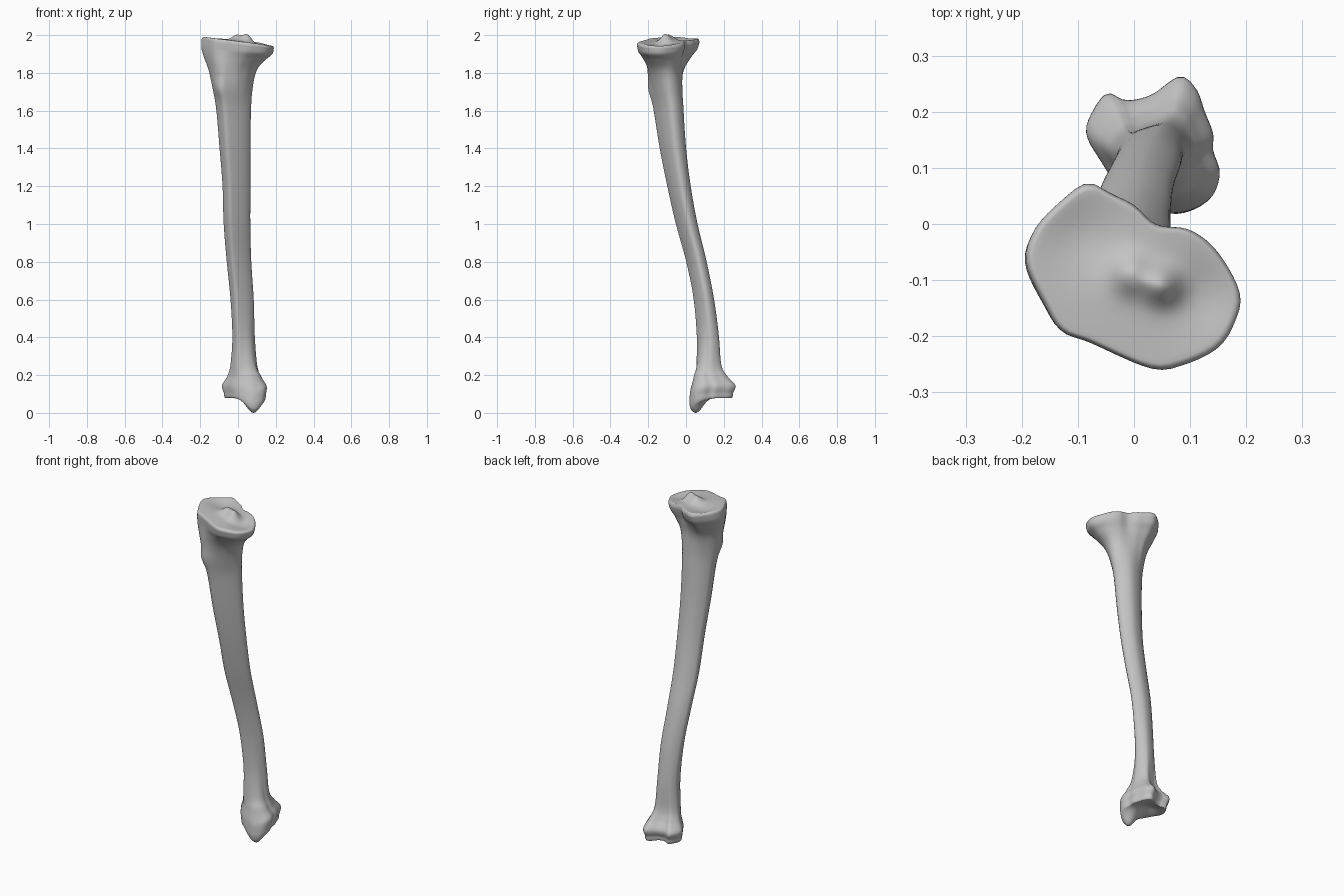
import bpy, bmesh
from math import sin, cos, pi, atan2, exp, tau
from mathutils import Vector

if "Cube" in bpy.data.objects:
    bpy.data.objects.remove(bpy.data.objects["Cube"])

SIDES = 72

# Cross-section outlines: upper plateau, triangular shaft, ankle end
PLATEAU = [(-.195, -.07), (-.18, -.01), (-.135, .04), (-.085, .075), (-.04, .055),
           (0, .035), (.04, 0), (.1, -.01), (.15, -.05), (.19, -.125), (.18, -.18),
           (.15, -.225), (.09, -.255), (.03, -.262), (-.08, -.215), (-.13, -.195), (-.16, -.15)]
SHAFT = [(-.55, -1), (-.1, -.87), (.6, -.4), (1, .15), (.85, .65), (.3, 1),
         (-.4, .85), (-.9, .4), (-1, 0), (-.85, -.55)]
ANKLE = [(.08, .263), (.11, .24), (.125, .2), (.14, .16), (.14, .13), (.152, .09),
         (.14, .05), (.11, .027), (.07, .018), (.025, .03), (-.025, .06), (-.06, .11),
         (-.085, .155), (-.08, .19), (-.05, .232), (-.015, .22), (.03, .23)]

# Stations: height, x range, y range, blend (-1 ankle, 0 shaft, 1 plateau)
STATIONS = [
    (.10, -.075, .148, .018, .25, -1),
    (.14, -.085, .152, .022, .262, -1),
    (.19, -.056, .126, .036, .218, -.85),
    (.25, -.04, .105, .047, .188, -.5),
    (.4, -.03, .09, .055, .175, -.15),
    (.6, -.04, .083, .04, .148, 0),
    (.8, -.06, .07, 0, .108, 0),
    (1, -.076, .065, -.055, .06, 0),
    (1.2, -.082, .066, -.1, .024, 0),
    (1.4, -.098, .066, -.14, 0, 0),
    (1.6, -.115, .069, -.172, -.013, 0),
    (1.7, -.132, .078, -.195, -.016, .1),
    (1.8, -.155, .103, -.214, -.006, .4),
    (1.87, -.182, .15, -.235, .03, .8),
    (1.91, -.194, .182, -.252, .06, 1),
    (1.945, -.193, .19, -.26, .073, 1),
]


def spline(a, b, c, d, t):
    """Catmull-Rom point between b and c."""
    return tuple(.5 * (2 * q + (r - p) * t + (2 * p - 5 * q + 4 * r - s) * t * t
                       + (3 * q - p - 3 * r + s) * t ** 3) for p, q, r, s in zip(a, b, c, d))


def radial(points):
    """Smooth an outline, fit it to a unit box and sample it at even angles."""
    n = len(points)
    fine = [spline(*[points[(i + k) % n] for k in (-1, 0, 1, 2)], j / 12)
            for i in range(n) for j in range(12)]
    xs, ys = zip(*fine)
    mx, my = (max(xs) + min(xs)) / 2, (max(ys) + min(ys)) / 2
    hx, hy = (max(xs) - min(xs)) / 2, (max(ys) - min(ys)) / 2
    unit = [Vector(((x - mx) / hx, (y - my) / hy)) for x, y in fine]
    polar = sorted((atan2(v.y, v.x) % tau, v.length) for v in unit)
    polar = [(polar[-1][0] - tau, polar[-1][1])] + polar + [(polar[0][0] + tau, polar[0][1])]
    result = []
    for k in range(SIDES):
        a = tau * k / SIDES
        i = next(i for i in range(1, len(polar)) if polar[i][0] >= a)
        (a0, r0), (a1, r1) = polar[i - 1], polar[i]
        r = r0 + (r1 - r0) * (a - a0) / max(a1 - a0, 1e-6)
        result.append(Vector((r * cos(a), r * sin(a))))
    return result


def bump(x, y, cx, cy, size):
    return exp(-((x - cx) ** 2 + (y - cy) ** 2) / size ** 2)


def clamp(v):
    return max(0, min(1, v))


def malleolus(x, y):
    return -.078 * bump(x, y, .082, .052, .05)


def top_surface(x, y):
    """Tilted plateau with two dished condyles and a pair of spines."""
    z = 1.966 - .11 * x + .03 * (y + .1)
    z -= .018 * bump(x, y, -.09, -.02, .07) + .016 * bump(x, y, .12, -.13, .07)
    return z + .042 * bump(x, y, .05, -.11, .032) + .03 * bump(x, y, -.005, -.09, .035)


def bottom_surface(x, y):
    """Hollow ankle socket beside the drooping malleolus."""
    return .072 + malleolus(x, y) + .02 * bump(x, y, .02, .15, .05)


plateau, shaft, ankle = radial(PLATEAU), radial(SHAFT), radial(ANKLE)


def ring(station):
    z, x0, x1, y0, y1, w = station
    end = plateau if w > 0 else ankle
    points = []
    for s, e in zip(shaft, end):
        u = s.lerp(e, clamp(abs(w)))
        x = (x0 + x1) / 2 + u.x * (x1 - x0) / 2
        y = (y0 + y1) / 2 + u.y * (y1 - y0) / 2
        # Tuberosity below the plateau, on the front crest
        swell = .012 * bump(x, y, -.11, -.19, .05) * exp(-((z - 1.71) / .045) ** 2)
        x, y = x - swell * .6, y - swell * .8
        h = z - .11 * x * clamp((z - 1.75) / .2) + malleolus(x, y) * clamp((.2 - z) / .1)
        points.append(Vector((x, y, h)))
    return points


def cap(rim, surface):
    """Roll the rim over and run inset rings in to the middle."""
    centre = sum(rim, Vector()) / SIDES
    steps = [(1 - .07 * (1 - cos(a)), sin(a)) for a in (pi * k / 12 for k in range(1, 7))]
    steps += [(.93 * (1 - k / 18), 1) for k in range(1, 18)]
    rings = []
    for scale, lift in steps:
        loop = []
        for p in rim:
            q = centre + (p - centre) * scale
            loop.append(Vector((q.x, q.y, p.z + (surface(q.x, q.y) - p.z) * lift)))
        rings.append(loop)
    return rings


# Loft the whole bone from the ankle up to the plateau
last = len(STATIONS) - 1
body = [ring(spline(*[STATIONS[max(0, min(last, i + k))] for k in (-1, 0, 1, 2)], j / 6))
        for i in range(last) for j in range(6)]
body.append(ring(STATIONS[-1]))
rings = cap(body[0], bottom_surface)[::-1] + body + cap(body[-1], top_surface)

bm = bmesh.new()
loops = [[bm.verts.new(p) for p in loop] for loop in rings]
for low, high in zip(loops, loops[1:]):
    for k in range(SIDES):
        n = (k + 1) % SIDES
        bm.faces.new((low[k], low[n], high[n], high[k]))
bm.faces.new(loops[0][::-1])
bm.faces.new(loops[-1])
bmesh.ops.recalc_face_normals(bm, faces=bm.faces)

# Settle the foot on the ground
base = min(v.co.z for v in bm.verts)
bmesh.ops.translate(bm, verts=bm.verts, vec=(0, 0, -base))

mesh = bpy.data.meshes.new("shin_bone")
bm.to_mesh(mesh)
bm.free()
bone = bpy.data.objects.new("shin_bone", mesh)
bpy.context.collection.objects.link(bone)

grey = bpy.data.materials.new("bone_grey")
grey.use_nodes = True
colour = (.55, .55, .55, 1)
grey.diffuse_color = colour
grey.node_tree.nodes["Principled BSDF"].inputs["Base Color"].default_value = colour
mesh.materials.append(grey)

bpy.context.view_layer.objects.active = bone
bone.select_set(True)
bpy.ops.object.shade_smooth_by_angle(angle=pi / 3)
